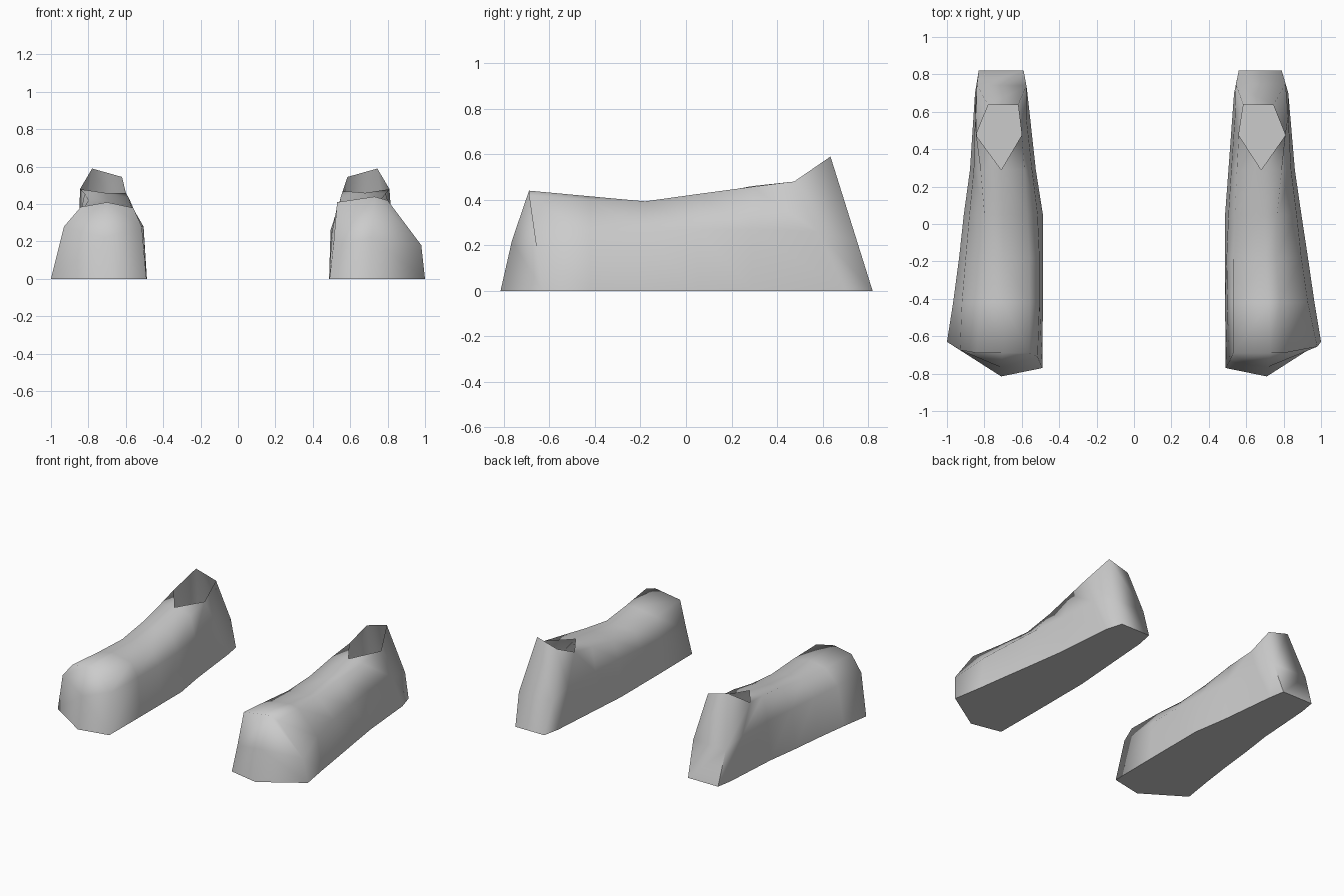
import bpy
import bmesh
import math

cube = bpy.data.objects.get("Cube")
if cube:
    bpy.data.objects.remove(cube, do_unlink=True)

# Single plain grey
grey = bpy.data.materials.new("plain grey")
grey.use_nodes = True
colour = (0.6, 0.6, 0.6, 1)
grey.diffuse_color = colour
grey.node_tree.nodes["Principled BSDF"].inputs["Base Color"].default_value = colour

# Ground and top y of each cross-section: inner ground, outer ground, top
STATIONS = [(-.77, -.63, -.69), (-.42, -.42, -.42), (-.18, -.18, -.18), (.05, .05, .05),
            (.29, .29, .29), (.70, .70, .475), (.82, .82, .635)]

# Per section: x of inner ground, inner mid, inner top, crown, outer top, outer mid,
# outer ground, then heights of inner top, crown, outer top, side fold
LEFT = [
    (.49, .51, .53, .73, .80, .98, 1.0, .41, .44, .42, .18),
    (.487, .50, .53, .72, .78, .93, .965, .39, .415, .40, .24),
    (.487, .495, .53, .70, .76, .895, .93, .37, .385, .393, .26),
    (.487, .505, .54, .69, .765, .87, .895, .39, .415, .425, .27),
    (.505, .52, .55, .68, .79, .84, .86, .44, .46, .457, .27),
    (.535, .54, .56, .68, .81, .825, .825, .47, .47, .48, .26),
    (.56, .545, .585, .665, .745, .81, .79, .545, .567, .59, .22),
]
RIGHT = [
    (.49, .515, .56, .70, .84, .93, 1.0, .38, .41, .385, .28),
    (.487, .505, .56, .70, .82, .92, .967, .375, .405, .38, .28),
    (.487, .505, .56, .70, .80, .90, .935, .36, .39, .385, .28),
    (.487, .515, .57, .70, .80, .88, .91, .385, .415, .42, .28),
    (.525, .545, .585, .71, .82, .857, .877, .435, .46, .457, .28),
    (.57, .575, .60, .72, .845, .85, .85, .46, .47, .48, .28),
    (.59, .575, .62, .70, .78, .84, .83, .545, .567, .59, .24),
]


def build_shoe(name, sections, side):
    bm = bmesh.new()

    def vert(x, y, z):
        return bm.verts.new((side * x, y, z))

    rings = []
    for i, ((y_in, y_out, y_top), s) in enumerate(zip(STATIONS, sections)):
        z_in, z_crown, z_out, mid = s[7:]
        y_mid_in = y_in + (y_top - y_in) * mid / z_in
        y_mid_out = y_out + (y_top - y_out) * mid / z_out
        ys = (y_in, y_mid_in, y_top, y_top, y_top, y_mid_out, y_out)
        zs = (0, mid, z_in, z_crown, z_out, mid, 0)
        # The last two sections have no crown: that is the foot opening
        rings.append([None if (i > 4 and k == 3) else vert(s[k], ys[k], zs[k])
                      for k in range(7)])

    # Upper: strips along the length, leaving the opening free
    for a, b in zip(rings, rings[1:]):
        for k in range(6):
            corners = [v for v in (a[k], a[k + 1], b[k + 1], b[k]) if v]
            if len(corners) > 2:
                bm.faces.new(corners)

    # Pointed toe
    toe, heel = rings[0], rings[-1]
    tip = vert(.71, -.815, 0)
    tip_mid = vert(.715, -.765, .22)
    for g, m, t in ((0, 1, 2), (6, 5, 4)):
        bm.faces.new((toe[g], tip, tip_mid, toe[m]))
        bm.faces.new((toe[m], tip_mid, toe[3], toe[t]))

    # Heel back
    bm.faces.new((heel[0], heel[6], heel[5], heel[1]))
    bm.faces.new((heel[1], heel[5], heel[4], heel[2]))

    # Flat sole
    bm.faces.new([tip] + [r[6] for r in rings] + [r[0] for r in reversed(rings)])

    bmesh.ops.recalc_face_normals(bm, faces=bm.faces)
    mesh = bpy.data.meshes.new(name)
    bm.to_mesh(mesh)
    bm.free()
    mesh.materials.append(grey)
    obj = bpy.data.objects.new(name, mesh)
    bpy.context.collection.objects.link(obj)
    bpy.ops.object.select_all(action='DESELECT')
    obj.select_set(True)
    bpy.context.view_layer.objects.active = obj
    # Soft upper, crisp sole edge
    bpy.ops.object.shade_smooth_by_angle(angle=math.radians(84))


build_shoe("left_shoe", LEFT, 1)
build_shoe("right_shoe", RIGHT, -1)
